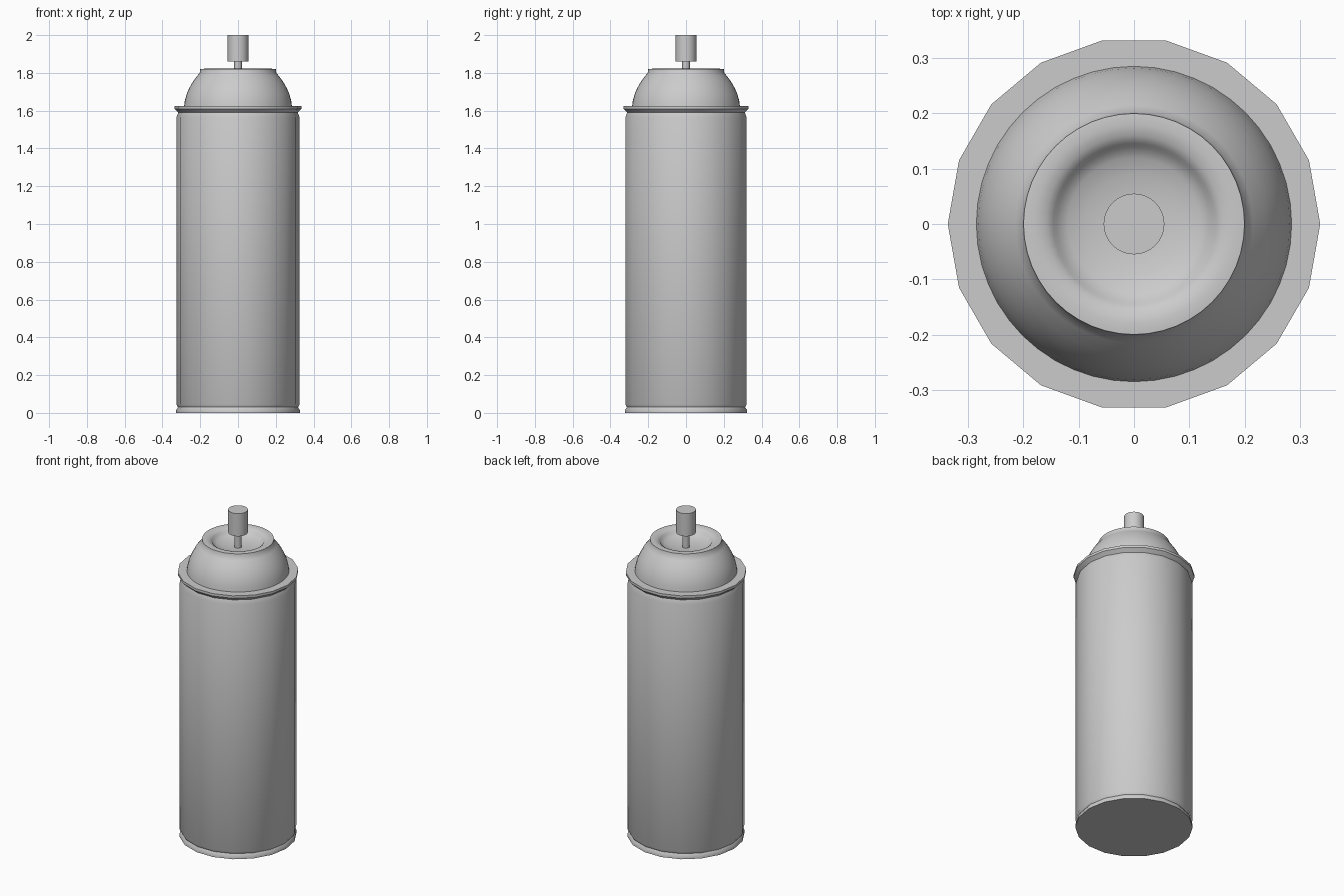
import bpy, bmesh, math

cube = bpy.data.objects.get("Cube")
if cube:
    bpy.data.objects.remove(cube, do_unlink=True)

grey = bpy.data.materials.new("light grey metal")
grey.use_nodes = True
colour = (0.6, 0.6, 0.6, 1)
grey.diffuse_color = colour
grey.node_tree.nodes["Principled BSDF"].inputs["Base Color"].default_value = colour


def lathe(name, profile, sides, angle=35):
    """Turn a (radius, height) profile about z; zero radius makes a pole."""
    bm = bmesh.new()
    rings = []
    for r, z in profile:
        if r == 0:
            rings.append([bm.verts.new((0, 0, z))] * sides)
        else:
            rings.append([bm.verts.new((r * math.cos(math.tau * i / sides),
                                        r * math.sin(math.tau * i / sides), z))
                          for i in range(sides)])
    for low, high in zip(rings, rings[1:]):
        for i in range(sides):
            j = (i + 1) % sides
            corners = dict.fromkeys((low[i], low[j], high[j], high[i]))
            bm.faces.new(list(corners))
    bmesh.ops.recalc_face_normals(bm, faces=bm.faces)
    mesh = bpy.data.meshes.new(name)
    bm.to_mesh(mesh)
    bm.free()
    mesh.materials.append(grey)
    obj = bpy.data.objects.new(name, mesh)
    bpy.context.collection.objects.link(obj)
    bpy.ops.object.select_all(action='DESELECT')
    bpy.context.view_layer.objects.active = obj
    obj.select_set(True)
    bpy.ops.object.shade_smooth_by_angle(angle=math.radians(angle))
    return obj


# Can body with pinched seams and the flared rim
lathe("can_body", [(0, 0), (0.327, 0), (0.327, 0.016), (0.318, 0.03),
                   (0.326, 0.045), (0.326, 1.565), (0.316, 1.59),
                   (0.337, 1.61), (0.337, 1.625), (0, 1.625)], 18)

# Domed shoulder, rolled lip and the shallow valve cup
lathe("shoulder_dome", [(0.286, 1.62), (0.282, 1.65), (0.273, 1.685),
                        (0.258, 1.72), (0.238, 1.755), (0.215, 1.785),
                        (0.203, 1.8), (0.2, 1.82), (0.18, 1.822),
                        (0.16, 1.817), (0.146, 1.808), (0.14, 1.797),
                        (0.12, 1.786), (0.09, 1.777), (0.05, 1.771),
                        (0, 1.77)], 48, 50)

# Valve stem and spray button
lathe("valve_stem", [(0, 1.765), (0.02, 1.765), (0.02, 1.865), (0, 1.865)], 24)
lathe("spray_button", [(0, 1.86), (0.055, 1.86), (0.055, 2), (0, 2)], 32)
